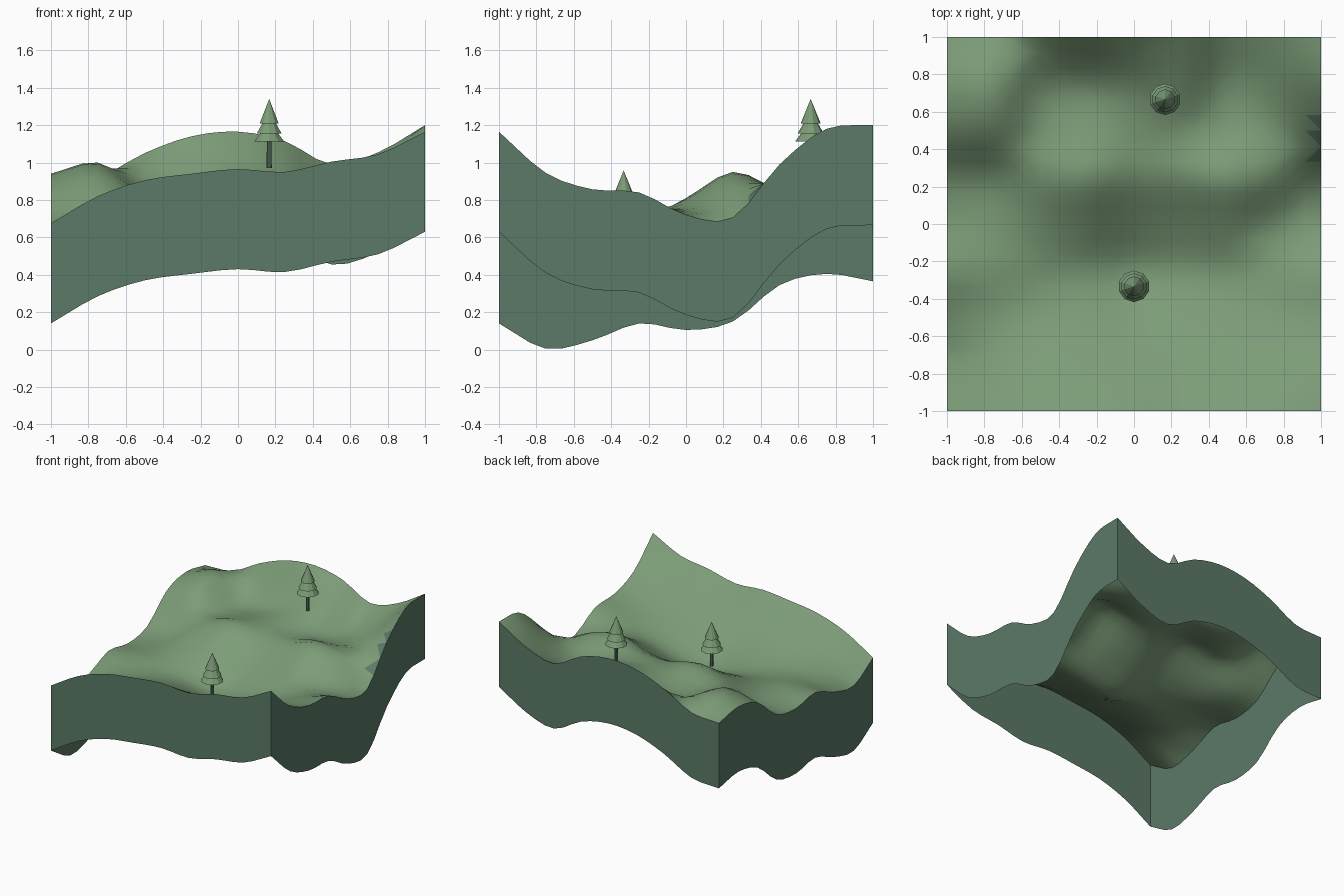
import bpy, bmesh, math

cube = bpy.data.objects.get("Cube")
if cube:
    bpy.data.objects.remove(cube)


def make_material(name, color):
    mat = bpy.data.materials.new(name)
    mat.use_nodes = True
    mat.diffuse_color = (*color, 1)
    mat.node_tree.nodes["Principled BSDF"].inputs["Base Color"].default_value = (*color, 1)
    return mat


grass = make_material("grass_green", (0.2, 0.33, 0.185))
earth = make_material("dark_green_earth", (0.105, 0.195, 0.135))

# Coarse relief in hundredths: rows run front to back, columns left to right
RELIEF = [
    (67.5, 82, 90.5, 94, 96.5, 95, 100.5, 104.5, 116.5),
    (54, 68, 77, 80, 81, 82, 86, 90, 94.5),
    (58.5, 64, 67.5, 69, 67, 70, 75, 80, 85.7),
    (67.5, 68, 66.5, 63.5, 58.5, 63, 70, 77, 84),
    (64, 68, 74, 76, 71, 73.5, 81, 76, 72),
    (68.5, 72, 84, 91, 86, 88, 95, 88, 70.5),
    (88, 93, 84, 87, 89, 88, 86, 89, 99),
    (94, 100, 87, 88, 96, 99, 87, 96, 118),
    (90, 92, 105, 114, 116.5, 111.5, 99, 105.5, 120),
]
CELLS = 24
SKIRT_DEPTH = 0.535


def spline(values, t):
    """Smooth curve through evenly spaced values, t from 0 to 1."""
    ext = [2 * values[0] - values[1], *values, 2 * values[-1] - values[-2]]
    t *= len(values) - 1
    i = min(int(t), len(values) - 2)
    u = t - i
    a, b, c, d = ext[i:i + 4]
    return b + u * ((c - a) + u * ((2 * a - 5 * b + 4 * c - d) + u * (3 * (b - c) + d - a))) / 2


def height(x, y):
    return spline([spline(row, (x + 1) / 2) for row in RELIEF], (y + 1) / 2) / 100


def finish(bm, name, materials, smooth=False):
    mesh = bpy.data.meshes.new(name)
    bm.to_mesh(mesh)
    bm.free()
    for mat in materials:
        mesh.materials.append(mat)
    for poly in mesh.polygons:
        poly.use_smooth = smooth
    obj = bpy.data.objects.new(name, mesh)
    bpy.context.collection.objects.link(obj)
    return obj


# Rolling ground surface
bm = bmesh.new()
bmesh.ops.create_grid(bm, x_segments=CELLS, y_segments=CELLS, size=1)
for v in bm.verts:
    v.co.z = height(v.co.x, v.co.y)
bmesh.ops.triangulate(bm, faces=bm.faces[:])
# Bare earth teeth on the steep bank beside the right rim
for f in bm.faces:
    c = f.calc_center_median()
    if c.x > 0.96 and 0.33 < c.y < 0.58:
        f.material_index = 1
finish(bm, "ground", [grass, earth], smooth=True)

# Earth walls hanging from the rim, open underneath
for name, place in {
    "front_wall": lambda t: (t, -1),
    "right_wall": lambda t: (1, t),
    "back_wall": lambda t: (-t, 1),
    "left_wall": lambda t: (-1, -t),
}.items():
    bm = bmesh.new()
    previous = None
    for i in range(CELLS + 1):
        x, y = place(2 * i / CELLS - 1)
        z = height(x, y)
        pair = bm.verts.new((x, y, z - SKIRT_DEPTH)), bm.verts.new((x, y, z))
        if previous:
            bm.faces.new((previous[0], pair[0], pair[1], previous[1]))
        previous = pair
    finish(bm, name, [earth])


def cone(name, mat, x, y, low, high, r_low, r_high, sides):
    bm = bmesh.new()
    bmesh.ops.create_cone(bm, cap_ends=True, segments=sides, radius1=r_low,
                          radius2=r_high, depth=high - low)
    obj = finish(bm, name, [mat])
    obj.location = (x, y, (low + high) / 2)


# Conifers: a trunk and three stacked tiers
for label, x, y, z in (("front", 0, -1 / 3, 0.598), ("back", 1 / 6, 2 / 3, 0.98)):
    cone(label + "_tree_trunk", earth, x, y, z - 0.01, z + 0.15, 0.014, 0.012, 8)
    cone(label + "_tree_lower_tier", grass, x, y, z + 0.132, z + 0.21, 0.084, 0.025, 10)
    cone(label + "_tree_middle_tier", grass, x, y, z + 0.175, z + 0.27, 0.07, 0.015, 10)
    cone(label + "_tree_top_tier", grass, x, y, z + 0.23, z + 0.36, 0.053, 0, 10)
